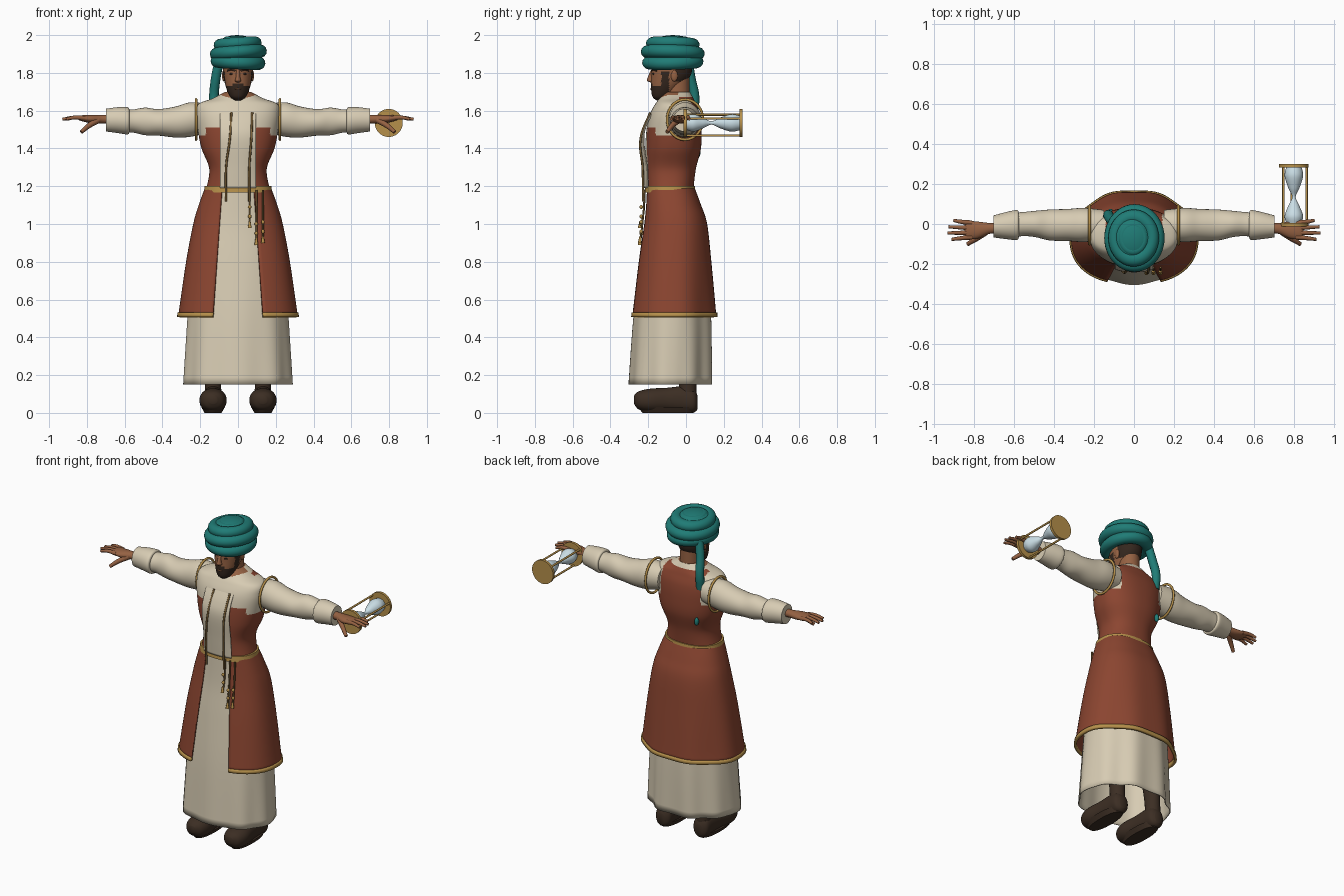
import bpy, bmesh, math
from mathutils import Vector

cube = bpy.data.objects.get("Cube")
if cube:
    bpy.data.objects.remove(cube, do_unlink=True)


def material(name, r, g, b):
    m = bpy.data.materials.new(name)
    m.use_nodes = True
    m.diffuse_color = (r, g, b, 1)
    bsdf = next(n for n in m.node_tree.nodes if n.type == 'BSDF_PRINCIPLED')
    bsdf.inputs["Base Color"].default_value = (r, g, b, 1)
    bsdf.inputs["Roughness"].default_value = 0.8
    return m


cream = material("cream cloth", .68, .6, .45)
rust = material("rust cloth", .26, .06, .03)
teal = material("teal cloth", .014, .2, .18)
gold = material("gold trim", .47, .28, .07)
cord = material("dark cord", .2, .12, .04)
skin = material("skin", .3, .12, .055)
hair = material("dark hair", .035, .02, .013)
leather = material("dark leather", .045, .027, .017)
glass = material("pale glass", .6, .74, .8)


def finish(ob, name, mats, angle=45):
    ob.name = name
    for m in mats:
        ob.data.materials.append(m)
    bpy.ops.object.select_all(action='DESELECT')
    ob.select_set(True)
    bpy.context.view_layer.objects.active = ob
    bpy.ops.object.shade_smooth_by_angle(angle=math.radians(angle))
    return ob


def smooth_rings(rings, sub):
    """Catmull-Rom interpolation between cross-sections."""
    out = []
    for i in range(len(rings) - 1):
        quad = [rings[max(i - 1, 0)], rings[i], rings[i + 1], rings[min(i + 2, len(rings) - 1)]]
        for s in range(sub):
            t = s / sub
            out.append([b + .5 * t * (c - a + t * (2 * a - 5 * b + 4 * c - d + t * (3 * (b - c) + d - a)))
                        for a, b, c, d in zip(*quad)])
    return out + [list(rings[-1])]


def loft(name, mats, rings, axis=2, n=32, sub=6, e=2, gap=None, front=False,
         caps=True, thick=0, ripple=None, rule=None):
    """Skin rings of (position, centre, centre, radius, radius) along an axis."""
    i, j = [k for k in range(3) if k != axis]
    bm, rows = bmesh.new(), []
    for t, ca, cb, ra, rb in smooth_rings(rings, sub):
        start, end = 0, math.tau
        if gap:
            g = math.asin(min(1, gap(t) / ra) ** (e / 2))
            start, end = (-g, g) if front else (g, math.tau - g)
        row = []
        for k in range(n + 1 if gap else n):
            a = start + (end - start) * k / n
            f = 1 + (ripple(a, t) if ripple else 0)
            s, c = math.sin(a), -math.cos(a)
            co = Vector()
            co[axis] = t
            co[i] = ca + f * ra * math.copysign(abs(s) ** (2 / e), s)
            co[j] = cb + f * rb * math.copysign(abs(c) ** (2 / e), c)
            row.append(bm.verts.new(co))
        rows.append(row)
    for p, q in zip(rows, rows[1:]):
        for k in range(n):
            m = (k + 1) % len(p)
            bm.faces.new((p[k], p[m], q[m], q[k]))
    if caps and not gap:
        bm.faces.new(rows[0])
        bm.faces.new(rows[-1])
    bmesh.ops.recalc_face_normals(bm, faces=bm.faces)
    if rule:
        for face in bm.faces:
            face.material_index = rule(face.calc_center_median())
    me = bpy.data.meshes.new(name)
    bm.to_mesh(me)
    bm.free()
    ob = bpy.data.objects.new(name, me)
    bpy.context.collection.objects.link(ob)
    if thick:
        mod = ob.modifiers.new("thickness", 'SOLIDIFY')
        mod.thickness, mod.offset = thick, 0
    return finish(ob, name, mats)


def tube(name, mat, pts, radius, taper=1):
    cu = bpy.data.curves.new(name, 'CURVE')
    cu.dimensions, cu.bevel_depth, cu.bevel_resolution = '3D', radius, 3
    cu.use_fill_caps, cu.resolution_u = True, 6
    sp = cu.splines.new('BEZIER')
    sp.bezier_points.add(len(pts) - 1)
    for k, (p, co) in enumerate(zip(sp.bezier_points, pts)):
        p.co = co
        p.handle_left_type = p.handle_right_type = 'AUTO'
        p.radius = 1 + (taper - 1) * k / (len(pts) - 1)
    ob = bpy.data.objects.new(name, cu)
    bpy.context.collection.objects.link(ob)
    bpy.ops.object.select_all(action='DESELECT')
    ob.select_set(True)
    bpy.context.view_layer.objects.active = ob
    bpy.ops.object.convert(target='MESH')
    return finish(bpy.context.object, name, [mat])


def ball(name, mat, loc, size):
    bpy.ops.mesh.primitive_uv_sphere_add(segments=24, ring_count=14, location=loc)
    bpy.context.object.scale = size
    return finish(bpy.context.object, name, [mat])


def torus(name, mat, loc, major, minor, scale, rot):
    bpy.ops.mesh.primitive_torus_add(location=loc, rotation=rot, major_radius=major,
                                     minor_radius=minor, major_segments=48, minor_segments=14)
    bpy.context.object.scale = scale
    return finish(bpy.context.object, name, [mat], 80)


# Skirts draw in at the back corners; the long robe also hangs in folds
def drape(a, t):
    back = max(0, -math.cos(a))
    return -min(1, max(0, (1.15 - t) / .6)) * (.1 * math.sin(2 * a) ** 2 * (back > 0) + .05 * back ** 30)


def folds(a, t):
    return drape(a, t) + .03 * math.cos(9 * a) * max(0, .85 - t)


loft("robe_skirt", [cream],
     [(1.2, 0, -.085, .16, .118), (1, 0, -.062, .212, .152), (.8, 0, -.06, .245, .18),
      (.5, 0, -.066, .264, .208), (.15, 0, -.075, .284, .222)],
     n=120, e=2.3, caps=False, thick=.006, ripple=folds)

# Open overskirt and its gold hem
opening = lambda t: .085 + (1.17 - t) * .07
loft("overskirt", [rust],
     [(1.19, 0, -.085, .17, .126), (1.1, 0, -.07, .203, .145), (1, 0, -.058, .232, .167),
      (.8, 0, -.06, .27, .195), (.51, 0, -.062, .312, .23)],
     n=80, e=2.4, gap=opening, thick=.01, ripple=drape)
loft("overskirt_hem", [gold], [(.53, 0, -.062, .312, .231), (.507, 0, -.062, .315, .233)],
     n=80, sub=2, e=2.4, gap=opening, thick=.016, ripple=drape)


# Torso: vest on the back and sides, shirt on the shoulders, bare neckline
def torso_colour(c):
    x = abs(c.x)
    if c.y < -.04 and c.z > 1.655 + x * .3:
        return 2
    if c.y > -.04:
        return int(c.z < 1.675 and (x < .14 or c.z < 1.48))
    return int(x > .075 and (c.z < 1.47 or (c.z < 1.51 and x < .17)))


loft("torso", [cream, rust, skin],
     [(1.18, 0, -.085, .17, .124), (1.29, 0, -.08, .152, .132), (1.4, 0, -.068, .193, .147),
      (1.5, 0, -.064, .213, .145), (1.58, 0, -.06, .222, .132), (1.635, 0, -.055, .21, .108),
      (1.665, 0, -.05, .135, .09), (1.7, 0, -.045, .068, .065)],
     n=128, sub=9, e=2.3, rule=torso_colour)
loft("shirt_front_panel", [cream],
     [(1.19, 0, -.085, .17, .133), (1.3, 0, -.08, .16, .147), (1.45, 0, -.066, .2, .172),
      (1.53, 0, -.062, .21, .156), (1.6, 0, -.06, .21, .118)],
     n=24, e=2.3, gap=lambda t: .095, front=True, thick=.006)
loft("belt", [gold], [(1.168, 0, -.085, .181, .135), (1.202, 0, -.085, .176, .132)], n=64, sub=2, e=2.3)

# Chest cords and hanging belt tassels
for name, top, bottom in (("right", -.035, -.063), ("left", .075, .06)):
    tube(name + "_chest_cord", cord,
         [(top, -.19, 1.59), (top * .7 + bottom * .3, -.241, 1.45),
          (bottom, -.23, 1.3), (bottom, -.227, 1.12)], .006)
for k, (x, low) in enumerate(((.062, .98), (.097, .89), (.132, .9))):
    tube(f"tassel_cord_{k}", cord, [(x, -.218, 1.18), (x, -.226, 1.05), (x, -.243, low)], .005)
    for z in (low + .11, low + .06):
        ball(f"tassel_bead_{k}", gold, (x, -.237, z), (.009, .009, .011))
    loft(f"tassel_{k}", [gold], [(low + .035, x, -.242, .005, .005), (low, x, -.245, .01, .01)], n=12, sub=2)

# Arms, hands, legs and shoes
for s, side in ((1, "left"), (-1, "right")):
    def across(rings):
        return [(s * r[0],) + r[1:] for r in rings]

    loft(side + "_sleeve", [cream], across(
        [(.15, -.005, 1.56, .075, .075), (.25, -.005, 1.553, .085, .091), (.33, -.005, 1.54, .08, .082),
         (.42, -.005, 1.538, .077, .07), (.49, 0, 1.543, .066, .073), (.55, 0, 1.545, .06, .062),
         (.6, -.005, 1.545, .062, .06)]), axis=0)
    loft(side + "_cuff", [cream], across(
        [(.575, -.005, 1.546, .062, .06), (.585, -.005, 1.546, .075, .072), (.64, -.008, 1.55, .067, .068),
         (.7, -.012, 1.55, .055, .06)]), axis=0, sub=4)
    torus(side + "_armhole_trim", gold, (s * .222, -.005, 1.553), .1, .007, (1.06, .95, 1), (0, math.pi / 2, 0))
    loft(side + "_palm", [skin], across(
        [(.66, -.02, 1.555, .026, .024), (.72, -.022, 1.555, .027, .023), (.78, -.03, 1.556, .042, .022),
         (.83, -.03, 1.56, .045, .015), (.845, -.03, 1.56, .036, .008)]), axis=0, n=24)
    for k, (y, tip, reach) in enumerate(((.005, .018, .9), (-.02, -.014, .925), (-.043, -.045, .93), (-.065, -.077, .91))):
        tube(f"{side}_finger_{k}", skin,
             [(s * .81, y, 1.56), (s * .865, (y + tip) / 2, 1.564), (s * reach, tip, 1.555)], .013, .6)
    tube(side + "_thumb", skin, [(s * .74, -.04, 1.55), (s * .79, -.075, 1.52), (s * .83, -.1, 1.487)], .017, .6)

    x = s * .132
    loft(side + "_shoe", [leather],
         [(-.275, x, .07, .022, .022), (-.25, x, .066, .056, .048), (-.19, x, .066, .072, .062),
          (-.1, x, .069, .06, .064), (-.02, x, .07, .054, .07), (.04, x, .064, .05, .062),
          (.062, x, .055, .025, .035)], axis=1, e=2.2)
    loft(side + "_sole", [leather], [(0, x, -.095, .045, .135), (.03, x, -.1, .062, .155)], n=40, sub=2, e=2.3)
    loft(side + "_leg", [leather], [(.07, x, .01, .045, .046), (.2, x, .005, .044, .048), (.5, x, -.03, .06, .065)])


# Head with beard and back hair
def head_colour(c):
    x = abs(c.x)
    beard = c.y < -.09 and (c.z < 1.728 or (c.z < 1.745 and x < .03) or (x > .055 and c.y > -.13 and c.z < 1.81))
    return int(beard or (c.y > -.055 and c.z > 1.755))


loft("head", [skin, hair],
     [(1.655, 0, -.135, .018, .022), (1.675, 0, -.13, .042, .048), (1.72, 0, -.11, .062, .075),
      (1.77, 0, -.085, .075, .1), (1.82, 0, -.075, .08, .108), (1.9, 0, -.07, .08, .1)],
     n=72, sub=10, e=2.1, rule=head_colour)
loft("neck", [skin], [(1.6, 0, -.045, .068, .066), (1.69, 0, -.045, .06, .064), (1.8, 0, -.045, .056, .062)])
loft("nose", [skin], [(1.815, 0, -.178, .009, .008), (1.775, 0, -.186, .012, .017),
                      (1.758, 0, -.186, .017, .02), (1.75, 0, -.18, .008, .008)], n=16)
ball("mouth", skin, (0, -.184, 1.715), (.016, .006, .004))
for s, side in ((1, "left"), (-1, "right")):
    ball(side + "_ear", skin, (s * .075, -.062, 1.785), (.01, .018, .03))
    ball(side + "_eye", hair, (s * .032, -.171, 1.795), (.013, .008, .006))
    tube(side + "_eyebrow", hair, [(s * .014, -.18, 1.81), (s * .035, -.174, 1.818), (s * .056, -.153, 1.811)], .005)

# Wound turban with a hanging tail tucked into the vest
for k, (x, z, major, minor, tilt) in enumerate(
        ((0, 1.857, .11, .035, 3), (.002, 1.907, .116, .035, -4), (-.002, 1.953, .094, .033, -4))):
    torus(f"turban_roll_{k}", teal, (x, -.07, z), major, minor, (1, 1.12, 1),
          (math.radians(tilt / 2), math.radians(tilt), 0))
ball("turban_crown", teal, (-.005, -.07, 1.935), (.112, .128, .065))
torus("turban_top_fold", teal, (-.005, -.07, 1.976), .055, .02, (1, 1.15, .8), (0, 0, 0))
tube("turban_tail", teal, [(-.1, .01, 1.86), (-.118, .025, 1.77), (-.128, .045, 1.67), (-.128, .035, 1.58)], .026)
ball("turban_tail_tip", teal, (-.118, .062, 1.375), (.013, .014, .025))

# Hourglass lying along the depth axis
hx, hz = .798, 1.535
for name, y in (("near", -.012), ("far", .283)):
    loft(f"hourglass_{name}_plate", [gold], [(y, hx, hz, .074, .074), (y + .016, hx, hz, .074, .074)],
         axis=1, n=40, sub=1)
loft("hourglass_bulbs", [glass],
     [(0, hx, hz, .036, .036), (.04, hx, hz, .046, .046), (.09, hx, hz, .028, .028), (.135, hx, hz, .009, .009),
      (.18, hx, hz, .028, .028), (.24, hx, hz, .046, .046), (.285, hx, hz, .038, .038)], axis=1)
for k in range(3):
    a = math.tau * k / 3 + .35
    rx, rz = hx + .068 * math.cos(a), hz + .068 * math.sin(a)
    tube(f"hourglass_rod_{k}", gold, [(rx, -.005, rz), (rx, .14, rz), (rx, .29, rz)], .006)
